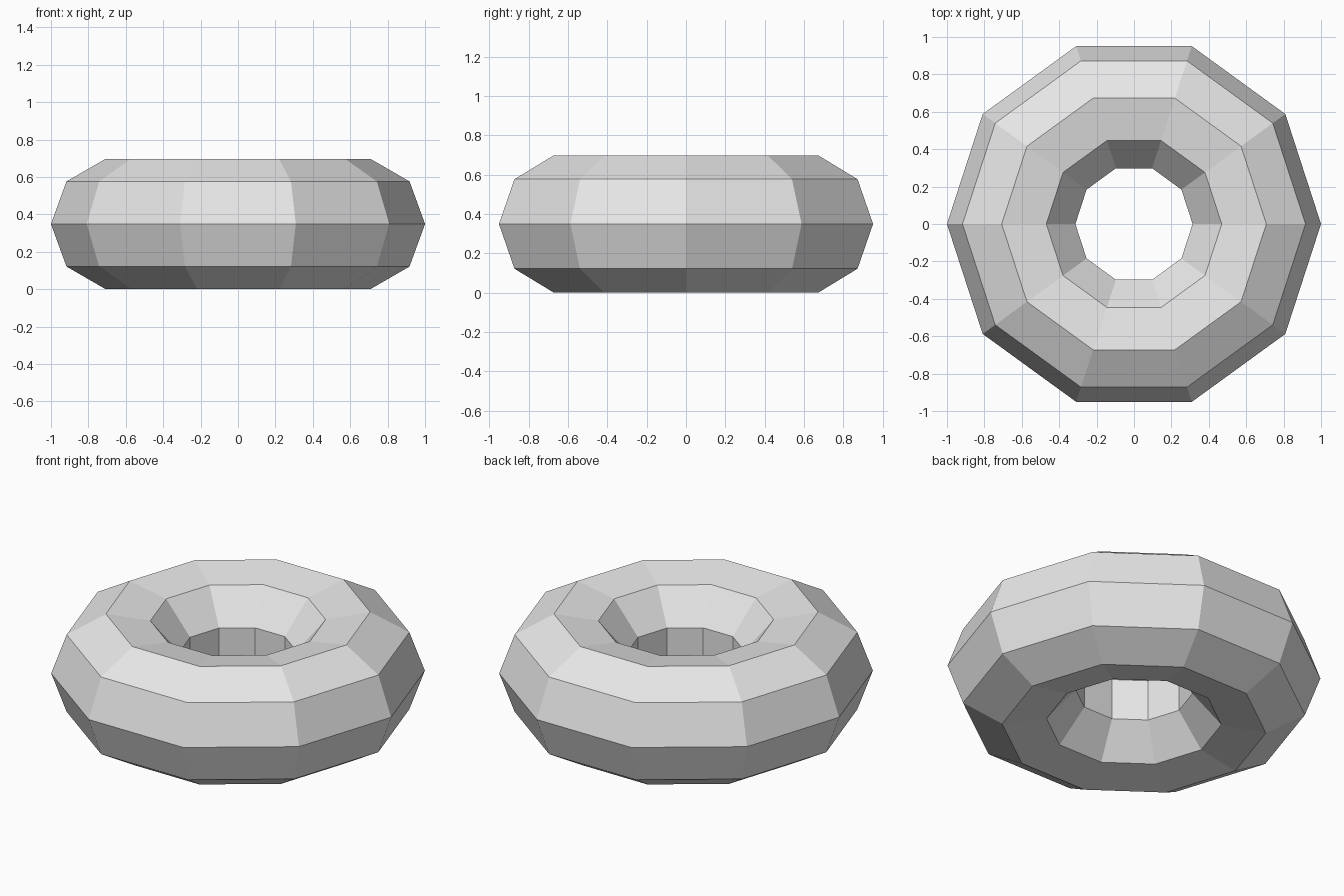
import bpy
from math import pi

cube = bpy.data.objects.get("Cube")
if cube:
    bpy.data.objects.remove(cube, do_unlink=True)

# Plain light grey
grey = bpy.data.materials.new("light_grey")
grey.use_nodes = True
colour = (0.8, 0.8, 0.8, 1)
grey.diffuse_color = colour
grey.node_tree.nodes["Principled BSDF"].inputs["Base Color"].default_value = colour

# Low-poly ring: ten segments around, nine-sided tube
TUBE = 0.354
bpy.ops.mesh.primitive_torus_add(
    major_segments=10, minor_segments=9,
    major_radius=1 - TUBE, minor_radius=TUBE)
ring = bpy.context.object
ring.name = "ring"
ring.data.materials.append(grey)
for face in ring.data.polygons:
    face.use_smooth = False

# Rest the ring on the ground
lowest = min(v.co.z for v in ring.data.vertices)
for v in ring.data.vertices:
    v.co.z -= lowest
